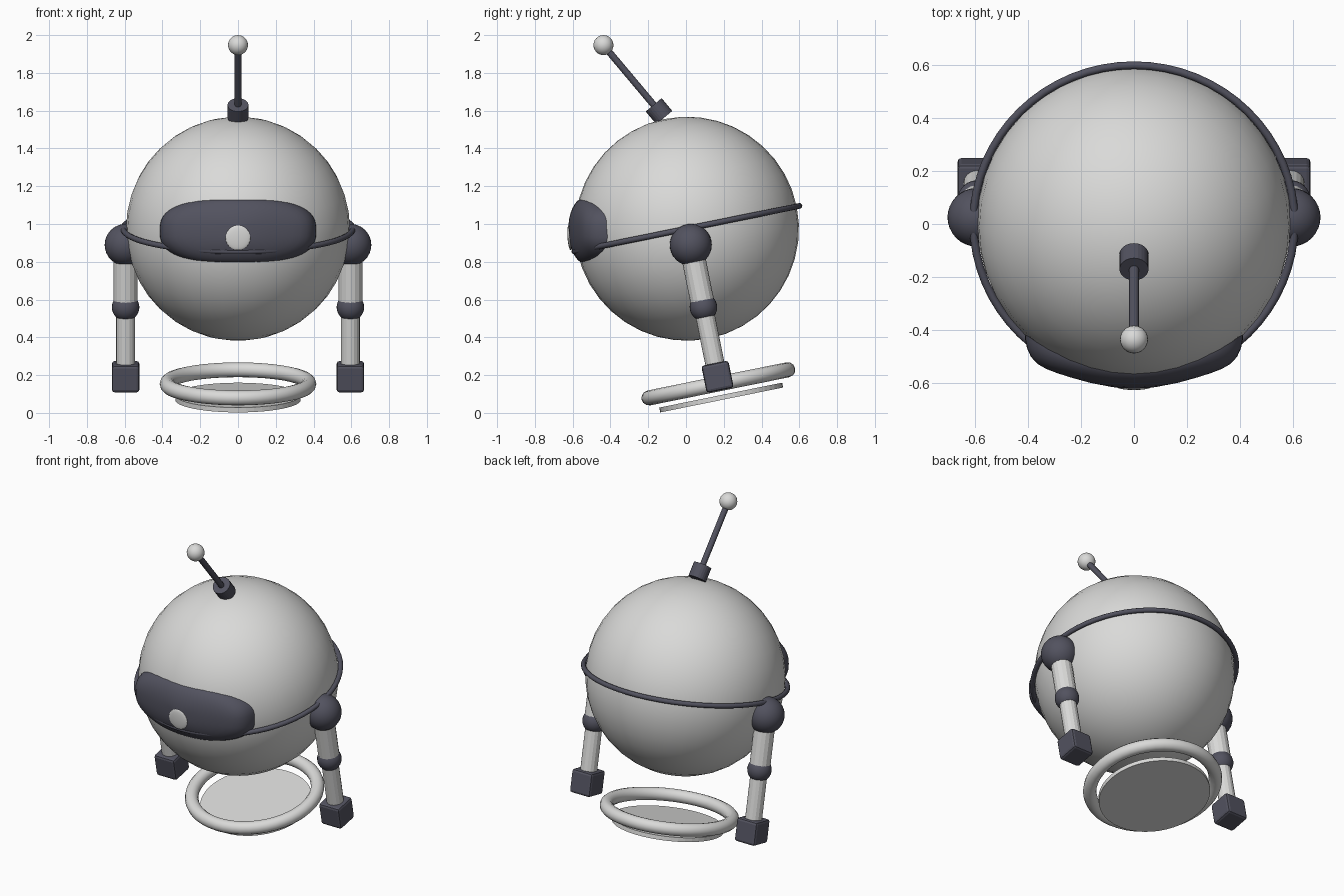
import bpy, bmesh, math
from mathutils import Matrix, Vector

if "Cube" in bpy.data.objects:
    bpy.data.objects.remove(bpy.data.objects["Cube"])


def material(name, rgb):
    m = bpy.data.materials.new(name)
    m.diffuse_color = (*rgb, 1)
    m.use_nodes = True
    m.node_tree.nodes["Principled BSDF"].inputs["Base Color"].default_value = m.diffuse_color
    return m


LIGHT = material("pale_grey_shell", (0.70, 0.70, 0.69))
DARK = material("dark_slate", (0.085, 0.085, 0.115))

# The whole body leans forward about its centre
CENTRE = Vector((0, 0.005, 0.975))
TILT = Matrix.Translation(CENTRE) @ Matrix.Rotation(0.2, 4, 'X')


def finish(name, bm, mat, matrix, smooth=True):
    bmesh.ops.recalc_face_normals(bm, faces=bm.faces)
    me = bpy.data.meshes.new(name)
    bm.to_mesh(me)
    bm.free()
    me.materials.append(mat)
    for p in me.polygons:
        p.use_smooth = smooth
    ob = bpy.data.objects.new(name, me)
    bpy.context.collection.objects.link(ob)
    ob.matrix_world = matrix
    return ob


def at(x, y, z):
    return TILT @ Matrix.Translation((x, y, z))


def ball(name, r, mat, matrix, seg=32):
    bm = bmesh.new()
    bmesh.ops.create_uvsphere(bm, u_segments=seg, v_segments=seg // 2, radius=r)
    return finish(name, bm, mat, matrix)


def cylinder(name, r, h, mat, matrix, seg=16):
    bm = bmesh.new()
    bmesh.ops.create_cone(bm, cap_ends=True, segments=seg, radius1=r, radius2=r, depth=h)
    return finish(name, bm, mat, matrix, smooth=False)


def ring(name, major, minor, mat, matrix, seg=48, sides=12):
    bm = bmesh.new()
    rows = []
    for i in range(seg):
        a = math.tau * i / seg
        row = []
        for j in range(sides):
            b = math.tau * j / sides
            d = major + minor * math.cos(b)
            row.append(bm.verts.new((d * math.cos(a), d * math.sin(a), minor * math.sin(b))))
        rows.append(row)
    for i in range(seg):
        p, q = rows[i], rows[(i + 1) % seg]
        for j in range(sides):
            k = (j + 1) % sides
            bm.faces.new((p[j], q[j], q[k], p[k]))
    return finish(name, bm, mat, matrix)


# Body, belt and hover base
ball("body", 0.593, LIGHT, TILT, 40)
ring("belt_ring", 0.608, 0.015, DARK, TILT, 64)
ring("hover_ring", 0.375, 0.04, LIGHT, at(0, 0, -0.838))
cylinder("hover_disc", 0.332, 0.026, LIGHT, at(0, 0, -0.912), 48)

# Arms, one on each side
for side, s in (("left", -1), ("right", 1)):
    x = 0.595 * s
    ball(side + "_shoulder", 0.111, DARK, at(x, 0.003, -0.088))
    cylinder(side + "_upper_arm", 0.063, 0.34, LIGHT, at(x, 0.003, -0.257))
    ball(side + "_elbow", 0.073, DARK, at(x, 0.003, -0.425), 24)
    cylinder(side + "_lower_arm", 0.051, 0.34, LIGHT, at(x, 0.003, -0.595))
    bm = bmesh.new()
    bmesh.ops.create_cube(bm, size=0.146)
    bmesh.ops.bevel(bm, geom=bm.edges[:], offset=0.015, segments=2,
                    profile=0.5, affect='EDGES')
    finish(side + "_hand", bm, DARK, at(x, 0.003, -0.80), smooth=False)

# Antenna: socket, rod and tip leaning forward
socket, tip = Vector((0, -0.143, 1.597)), Vector((0, -0.437, 1.947))
lean = (tip - socket).to_track_quat('Z', 'Y').to_matrix().to_4x4()
cylinder("antenna_socket", 0.055, 0.088, DARK, Matrix.Translation(socket) @ lean, 24)
cylinder("antenna_rod", 0.018, (tip - socket).length, DARK,
         Matrix.Translation((socket + tip) / 2) @ lean, 12)
ball("antenna_tip", 0.053, LIGHT, Matrix.Translation(tip), 24)


# Visor: rounded outline wrapped on the body and puffed outwards
def visor_point(rho, ang):
    c, s = math.cos(ang), math.sin(ang)
    u = rho * math.copysign(abs(c) ** 0.72, c)
    v = rho * math.copysign(abs(s) ** 0.72, s)
    x, z = 0.415 * u, 0.17 * v - 0.011
    puff = (0.05 + 0.08 * u ** 4) * math.sqrt(max(0, 1 - rho ** (2.4 + 4 * u * u)))
    r = 0.578 + puff
    return (x, -math.sqrt(r * r - x * x - z * z), z)


bm = bmesh.new()
N, STEPS = 56, (0.2, 0.4, 0.57, 0.7, 0.8, 0.88, 0.94, 0.975, 0.993, 1.0)
centre = bm.verts.new(visor_point(0, 0))
loops = [[bm.verts.new(visor_point(r, math.tau * i / N)) for i in range(N)] for r in STEPS]
for i in range(N):
    j = (i + 1) % N
    bm.faces.new((centre, loops[0][i], loops[0][j]))
    for a, b in zip(loops, loops[1:]):
        bm.faces.new((a[i], b[i], b[j], a[j]))
visor = finish("visor", bm, DARK, Matrix.Translation(CENTRE))
# Make sure the open shell faces forward
if visor.data.polygons[0].normal.y > 0:
    visor.data.flip_normals()

# Eye: shallow lens on the visor
eye_dir = Matrix.Rotation(math.radians(4.4), 4, 'X')
ball("eye", 0.066, LIGHT,
     Matrix.Translation(CENTRE) @ eye_dir @ Matrix.Translation((0, -0.623, 0))
     @ Matrix.Diagonal((1, 0.17, 1, 1)), 24)
